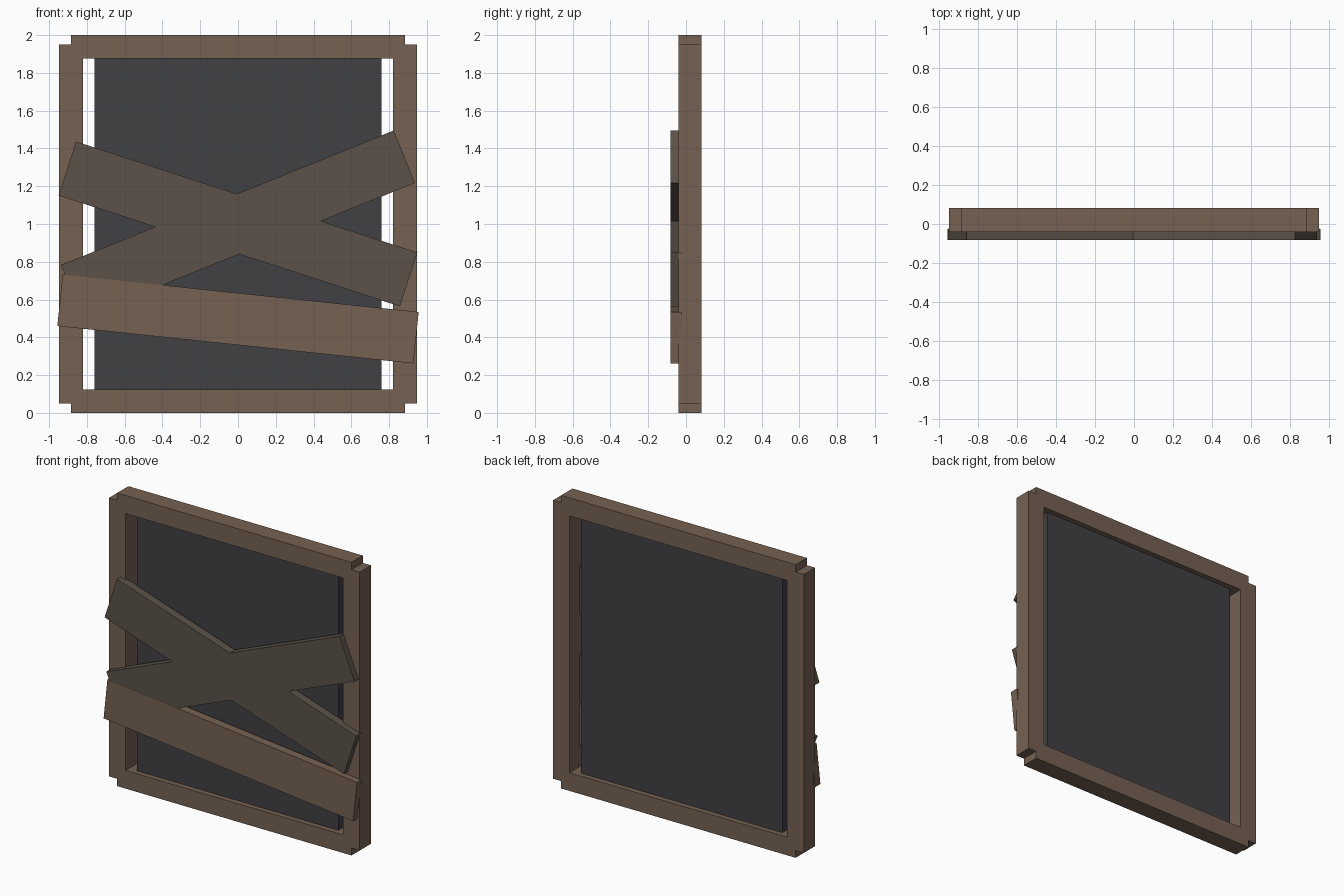
import bpy
import bmesh
from math import radians
from mathutils import Matrix, Vector

if "Cube" in bpy.data.objects:
    bpy.data.objects.remove(bpy.data.objects["Cube"])


def material(name, rgb):
    mat = bpy.data.materials.new(name)
    mat.diffuse_color = (*rgb, 1.0)
    mat.use_nodes = True
    mat.node_tree.nodes["Principled BSDF"].inputs["Base Color"].default_value = mat.diffuse_color
    return mat


WOOD = material("wood", (0.18, 0.12, 0.085))
DARK_WOOD = material("dark_wood", (0.105, 0.083, 0.065))
SLATE = material("slate", (0.052, 0.052, 0.06))


def box(name, size, centre, mat, tilt=0.0):
    """Box of the given size, turned by tilt degrees in the front view."""
    bm = bmesh.new()
    bmesh.ops.create_cube(bm, size=1.0)
    bmesh.ops.scale(bm, vec=Vector(size), verts=bm.verts)
    mesh = bpy.data.meshes.new(name)
    bm.to_mesh(mesh)
    bm.free()
    mesh.materials.append(mat)
    obj = bpy.data.objects.new(name, mesh)
    obj.matrix_world = (Matrix.Translation(centre)
                        @ Matrix.Rotation(radians(-tilt), 4, 'Y'))
    bpy.context.collection.objects.link(obj)
    return obj


DEPTH, FRAME_Y = 0.122, 0.021

# Window frame: two stiles and two shorter rails with stepped corners
for side, x in (("left", -0.884), ("right", 0.884)):
    box(side + "_stile", (0.126, DEPTH, 1.9), (x, FRAME_Y, 1.0), WOOD)
for side, z in (("bottom", 0.062), ("top", 1.938)):
    box(side + "_rail", (1.77, DEPTH, 0.124), (0, FRAME_Y, z), WOOD)

# Dark panel, with a narrow gap on both sides
box("panel", (1.52, 0.05, 1.78), (0, FRAME_Y, 1.0), SLATE)

# Planks nailed across the front: two crossed, one low and nearly level
box("falling_plank", (1.9, 0.058, 0.3), (0, -0.053, 1.0), DARK_WOOD, -18)
box("rising_plank", (1.9, 0.058, 0.3), (0, -0.053, 1.0), DARK_WOOD, 22)
box("low_plank", (1.895, 0.058, 0.274), (0, -0.054, 0.497), WOOD, -6)
